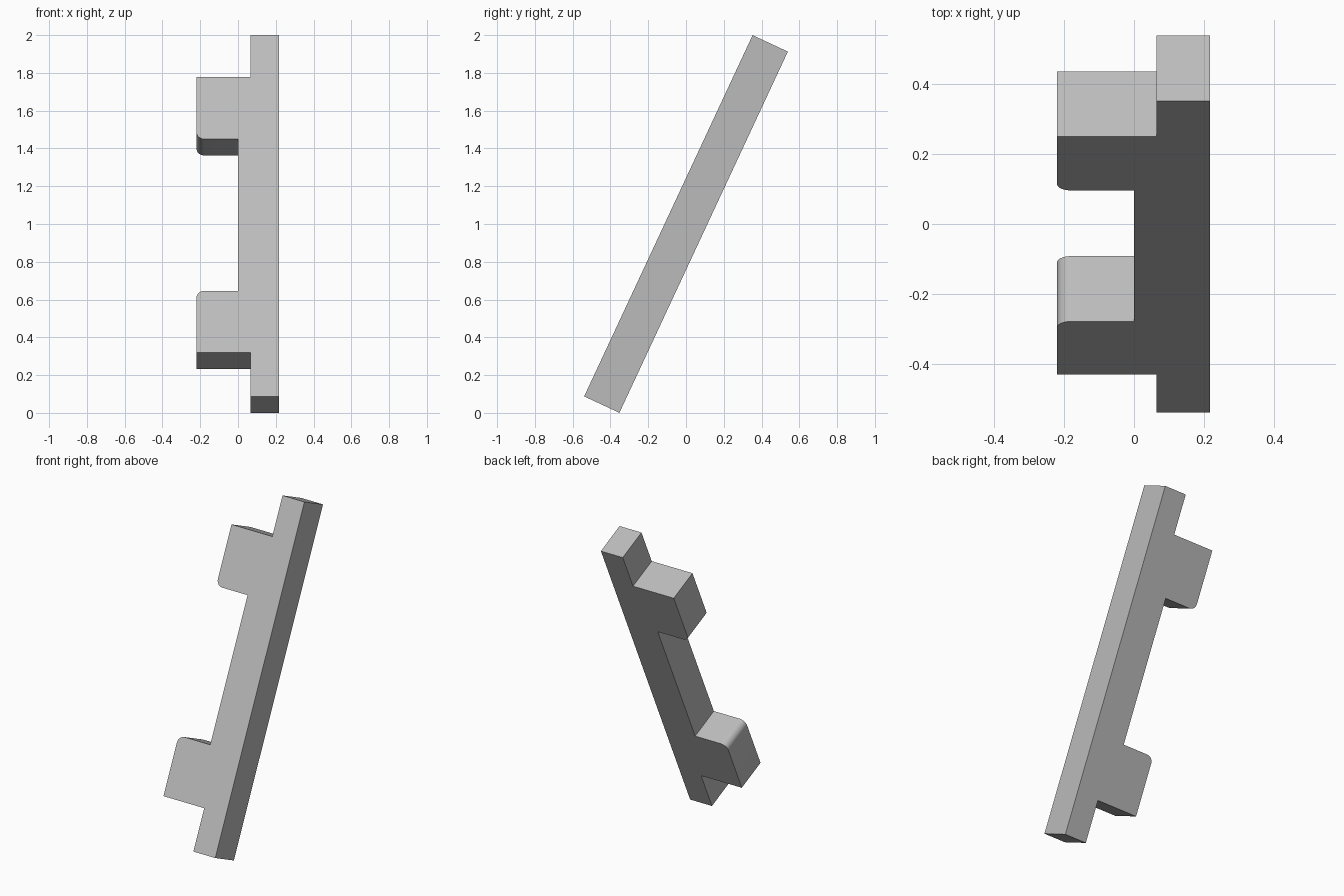
import bpy, bmesh, math
from mathutils import Vector

cube = bpy.data.objects.get("Cube")
if cube:
    bpy.data.objects.remove(cube, do_unlink=True)

LENGTH, THICK, TILT = 2.11, 0.206, math.radians(25)
OUTER, INNER, EDGE, TAB = 0.218, 0.0, 0.065, -0.22
ROUND = 0.042

# Directions along the leaning bar and through its thickness
along = Vector((0, math.sin(TILT), math.cos(TILT)))
through = Vector((0, math.cos(TILT), -math.sin(TILT)))
origin = -(along * LENGTH + through * THICK) / 2 + Vector((0, 0, 1))

# Outline of the bar with its two side tabs: across, along
outline = [(OUTER, 0), (OUTER, LENGTH), (EDGE, LENGTH), (EDGE, 1.867),
           (TAB, 1.867), (TAB, 1.503), (INNER, 1.503), (INNER, 0.617),
           (TAB, 0.617), (TAB, 0.257), (EDGE, 0.257), (EDGE, 0)]
rounded = (5, 8)  # inner corners of the tabs

bm = bmesh.new()
front = [bm.verts.new(origin + Vector((x, 0, 0)) + along * s) for x, s in outline]
back = [bm.verts.new(v.co + through * THICK) for v in front]
bm.faces.new(front)
bm.faces.new(back[::-1])
count = len(front)
for i in range(count):
    j = (i + 1) % count
    bm.faces.new((front[i], back[i], back[j], front[j]))
bmesh.ops.recalc_face_normals(bm, faces=bm.faces[:])

# Round the tab corners
corners = [bm.edges.get((front[i], back[i])) for i in rounded]
bmesh.ops.bevel(bm, geom=corners, offset=ROUND, offset_type='OFFSET',
                segments=8, profile=0.5, affect='EDGES')

mesh = bpy.data.meshes.new("tabbed_bar")
bm.to_mesh(mesh)
bm.free()
bar = bpy.data.objects.new("tabbed_bar", mesh)
bpy.context.collection.objects.link(bar)

# Plain grey material
grey = bpy.data.materials.new("plain_grey")
grey.use_nodes = True
colour = (0.5, 0.5, 0.5, 1)
grey.diffuse_color = colour
for node in grey.node_tree.nodes:
    if node.type == 'BSDF_PRINCIPLED':
        node.inputs["Base Color"].default_value = colour
mesh.materials.append(grey)

bpy.ops.object.select_all(action='DESELECT')
bar.select_set(True)
bpy.context.view_layer.objects.active = bar
bpy.ops.object.shade_smooth_by_angle(angle=math.radians(30))
